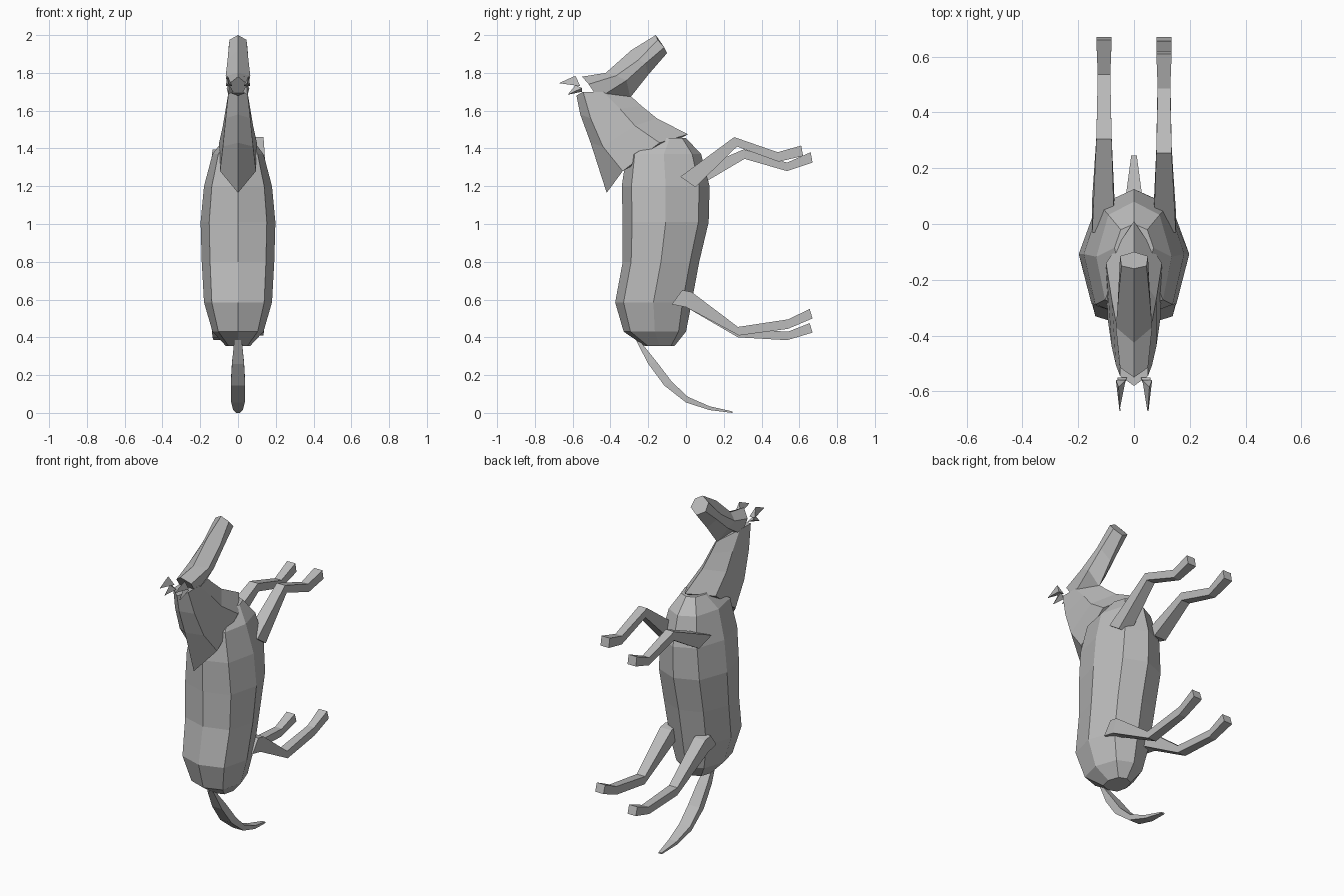
import bpy, bmesh

grey = bpy.data.materials.new("plain_grey")
grey.diffuse_color = (0.5, 0.5, 0.5, 1)


def loft(name, rings):
    """Skin a list of closed rings of points, with capped ends."""
    bm = bmesh.new()
    rows = [[bm.verts.new(p) for p in ring] for ring in rings]
    n = len(rows[0])
    for a, b in zip(rows, rows[1:]):
        for i in range(n):
            j = (i + 1) % n
            bm.faces.new((a[i], a[j], b[j], b[i]))
    bm.faces.new(rows[0])
    bm.faces.new(rows[-1][::-1])
    bmesh.ops.recalc_face_normals(bm, faces=bm.faces)
    me = bpy.data.meshes.new(name)
    bm.to_mesh(me)
    bm.free()
    me.materials.append(grey)
    ob = bpy.data.objects.new(name, me)
    bpy.context.collection.objects.link(ob)
    return ob


def mirrored(half):
    """Close a half ring whose first and last points lie on x = 0."""
    return half + [(-x, y, z) for x, y, z in half[-2:0:-1]]


# Barrel body: height, front y, back y, half width
body = [(0.355, -0.22, -0.06, 0.065), (0.43, -0.33, 0.0, 0.135),
        (0.585, -0.375, 0.03, 0.18), (0.8, -0.335, 0.07, 0.192),
        (1.01, -0.335, 0.12, 0.198), (1.2, -0.34, 0.125, 0.18),
        (1.37, -0.315, 0.08, 0.135), (1.455, -0.17, 0.0, 0.07)]
rings = []
for z, f, b, w in body:
    d = b - f
    rings.append(mirrored([(0, f, z), (w * 0.77, f + d * 0.11, z),
                           (w, f + d * 0.5, z), (w * 0.68, b - d * 0.12, z),
                           (0, b, z)]))
loft("body", rings)

# Neck, from chest to poll
neck = [
    [(0, -0.42, 1.165), (0.095, -0.335, 1.28), (0.1, -0.14, 1.43), (0, 0.01, 1.475)],
    [(0, -0.505, 1.43), (0.08, -0.44, 1.41), (0.08, -0.27, 1.52), (0, -0.155, 1.56)],
    [(0, -0.56, 1.58), (0.065, -0.505, 1.56), (0.065, -0.35, 1.61), (0, -0.235, 1.625)],
    [(0, -0.58, 1.68), (0.05, -0.545, 1.70), (0.05, -0.44, 1.70), (0, -0.29, 1.675)],
]
loft("neck", [mirrored(r) for r in neck])

# Head, from poll to muzzle
head = [
    [(0, -0.55, 1.78), (0.05, -0.515, 1.74), (0.045, -0.465, 1.665), (0, -0.455, 1.66)],
    [(0, -0.425, 1.80), (0.065, -0.37, 1.785), (0.06, -0.315, 1.76), (0, -0.295, 1.67)],
    [(0, -0.29, 1.92), (0.055, -0.25, 1.87), (0.055, -0.215, 1.85), (0, -0.2, 1.79)],
    [(0, -0.16, 2.0), (0.045, -0.15, 1.975), (0.05, -0.115, 1.935), (0, -0.10, 1.905)],
]
loft("head", [mirrored(r) for r in head])


# Ears: a long spike and a short one on each side
def spike(name, base, tip):
    t = [(tip[0] + dx, tip[1], tip[2] + dz)
         for dx, dz in ((-0.002, 0), (0.002, 0), (0, 0.002))]
    loft(name, [base, t])


for s, side in ((1, "right"), (-1, "left")):
    spike("ear_" + side, [(s * 0.03, -0.56, 1.73), (s * 0.065, -0.56, 1.73),
                          (s * 0.055, -0.585, 1.785)], (s * 0.05, -0.67, 1.745))
    spike("ear_lobe_" + side, [(s * 0.025, -0.55, 1.70), (s * 0.06, -0.55, 1.72),
                               (s * 0.045, -0.585, 1.735)], (s * 0.05, -0.625, 1.685))


# Legs: upper y, z, lower y, z at each joint, then inner and outer x
def leg(name, s, joints):
    loft(name, [[(s * i, uy, uz), (s * o, uy, uz), (s * o, ly, lz), (s * i, ly, lz)]
                for uy, uz, ly, lz, i, o in joints])


leg("front_leg_right", 1, [(-0.03, 1.25, 0.05, 1.195, 0.07, 0.15),
                           (0.255, 1.46, 0.27, 1.41, 0.08, 0.135),
                           (0.485, 1.38, 0.49, 1.33, 0.085, 0.13),
                           (0.61, 1.415, 0.62, 1.36, 0.08, 0.135)])
leg("front_leg_left", -1, [(-0.03, 1.25, 0.09, 1.215, 0.07, 0.15),
                           (0.305, 1.395, 0.31, 1.345, 0.08, 0.135),
                           (0.535, 1.325, 0.535, 1.28, 0.085, 0.13),
                           (0.66, 1.38, 0.67, 1.325, 0.08, 0.135)])
thigh = [(-0.02, 0.65, -0.075, 0.575, 0.08, 0.15), (0.03, 0.64, 0.0, 0.56, 0.075, 0.15)]
leg("hind_leg_right", 1, thigh + [(0.275, 0.455, 0.28, 0.41, 0.08, 0.135),
                                  (0.54, 0.495, 0.54, 0.445, 0.085, 0.13),
                                  (0.655, 0.55, 0.67, 0.50, 0.08, 0.135)])
leg("hind_leg_left", -1, thigh + [(0.275, 0.445, 0.275, 0.40, 0.08, 0.135),
                                  (0.54, 0.43, 0.535, 0.385, 0.085, 0.13),
                                  (0.655, 0.475, 0.67, 0.425, 0.08, 0.135)])

# Tail: curved tapering strip, outer y, z, inner y, z, half width
tail = [(-0.265, 0.385, -0.235, 0.37, 0.02), (-0.2, 0.26, -0.155, 0.27, 0.032),
        (-0.115, 0.145, -0.075, 0.165, 0.038), (0.0, 0.055, 0.01, 0.085, 0.036),
        (0.125, 0.015, 0.125, 0.035, 0.026), (0.245, 0.0, 0.245, 0.008, 0.01)]
loft("tail", [[(-w, oy, oz), (w, oy, oz), (w, iy, iz), (-w, iy, iz)]
              for oy, oz, iy, iz, w in tail])
